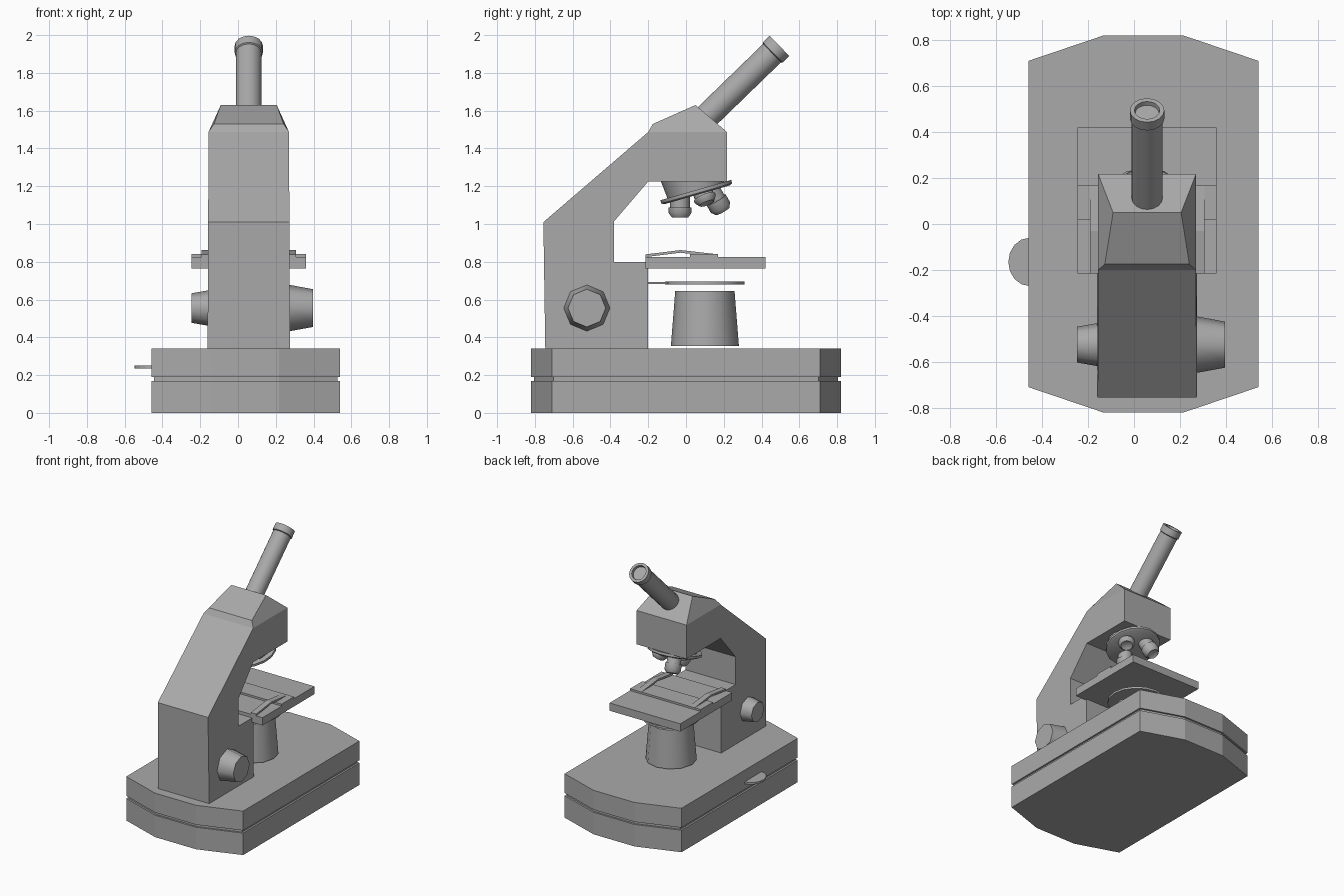
import bpy, bmesh, math
from mathutils import Vector

cube = bpy.data.objects.get("Cube")
if cube:
    bpy.data.objects.remove(cube, do_unlink=True)

GREY = (0.4, 0.4, 0.4, 1)
grey = bpy.data.materials.new("plain grey")
grey.use_nodes = True
grey.diffuse_color = GREY
grey.node_tree.nodes["Principled BSDF"].inputs["Base Color"].default_value = GREY

CX = 0.057  # centre line of the arm and optics


def loft(name, rings, smooth=False):
    """Skin a stack of equal rings and cap both ends."""
    bm = bmesh.new()
    loops = [[bm.verts.new(p) for p in ring] for ring in rings]
    n = len(loops[0])
    for a, b in zip(loops, loops[1:]):
        for i in range(n):
            j = (i + 1) % n
            bm.faces.new((a[i], a[j], b[j], b[i]))
    bm.faces.new(loops[0])
    bm.faces.new(loops[-1])
    bmesh.ops.recalc_face_normals(bm, faces=bm.faces)
    mesh = bpy.data.meshes.new(name)
    bm.to_mesh(mesh)
    bm.free()
    mesh.materials.append(grey)
    obj = bpy.data.objects.new(name, mesh)
    bpy.context.collection.objects.link(obj)
    if smooth:
        bpy.ops.object.select_all(action="DESELECT")
        obj.select_set(True)
        bpy.context.view_layer.objects.active = obj
        bpy.ops.object.shade_smooth_by_angle(angle=math.radians(50))
    return obj


def slab(name, outline, z0, z1):
    return loft(name, [[(x, y, z) for x, y in outline] for z in (z0, z1)])


def box(name, x0, x1, y0, y1, z0, z1):
    return slab(name, [(x0, y0), (x1, y0), (x1, y1), (x0, y1)], z0, z1)


def side_profile(name, points, cx=CX):
    """Side outline of (y, z, half width) spread to both sides of cx."""
    return loft(name, [[(cx + s * w, y, z) for y, z, w in points] for s in (-1, 1)])


def turned(name, origin, axis, profile, sides):
    """Lathe a (distance, radius) profile along an axis."""
    rot = Vector(axis).to_track_quat("Z", "Y")
    turn = [math.tau * i / sides for i in range(sides)]
    rings = [[Vector(origin) + rot @ Vector((r * math.cos(t), r * math.sin(t), d))
              for t in turn] for d, r in profile]
    return loft(name, rings, True)


# Base: two slabs with a recessed seam
def base_outline(inset):
    side, shoulder, end = 0.5 - inset, 0.71 - inset * 0.7, 0.82 - inset
    quarter = [(side, shoulder), (0.175, end)]
    half = quarter + [(-x, y) for x, y in reversed(quarter)]
    return [(x + 0.041, y) for x, y in half + [(-x, -y) for x, y in half]]


slab("base_lower", base_outline(0), 0, 0.17)
slab("base_seam", base_outline(0.014), 0.17, 0.19)
slab("base_upper", base_outline(0), 0.19, 0.34)

# Side lever
arc = [math.pi * (0.5 + i / 8) for i in range(9)]
slab("side_lever", [(-0.455 + 0.092 * math.cos(t), -0.165 + 0.105 * math.sin(t))
                    for t in arc], 0.235, 0.25)

# Arm and head
W, WB = 0.213, 0.218
side_profile("arm", [(-0.745, 0.34, WB), (-0.2, 0.34, WB), (-0.2, 0.8, 0.215),
                     (-0.38, 0.8, 0.215), (-0.38, 1.015, 0.215), (-0.2, 1.225, W),
                     (0.217, 1.225, W), (0.217, 1.487, W), (-0.2, 1.487, W),
                     (-0.755, 1.01, 0.215)])
side_profile("head_cap", [(-0.2, 1.487, W), (0.217, 1.487, W),
                          (0.05, 1.63, 0.148), (-0.175, 1.53, 0.184)])

# Focus knobs
turned("left_focus_knob", (0.26, -0.525, 0.555), (1, 0, 0),
       [(0, 0.125), (0.137, 0.1)], 8)
turned("right_focus_knob", (-0.15, -0.525, 0.555), (-1, 0, 0),
       [(0, 0.095), (0.097, 0.078)], 8)

# Stage, slide and bent clips
box("stage", -0.245, 0.36, -0.215, 0.42, 0.765, 0.825)
box("glass_slide", -0.245, 0.36, 0.02, 0.17, 0.825, 0.84)
clip = [(-0.215, 0.825), (-0.03, 0.848), (0.165, 0.826)]
clip_side = clip + [(y, z + 0.014) for y, z in reversed(clip)]
for name, s in (("left_clip", 1), ("right_clip", -1)):
    side_profile(name, [(y, z, 0.022) for y, z in clip_side], CX + s * 0.227)

# Diaphragm under the stage and the lamp
turned("diaphragm", (CX, 0.1, 0.68), (0, 0, 1), [(0, 0.21), (0.016, 0.21)], 16)
box("diaphragm_bracket", CX - 0.06, CX + 0.06, -0.21, -0.05, 0.682, 0.692)
turned("lamp", (CX, 0.1, 0.355), (0, 0, 1), [(0, 0.18), (0.29, 0.157)], 12)

# Tilted turret with three objectives
tilt = math.radians(16)
hub = Vector((CX, 0.055, 1.168))
down = Vector((0, math.sin(tilt), -math.cos(tilt)))
ahead = Vector((0, -math.cos(tilt), -math.sin(tilt)))
turned("turret_body", hub, -down, [(0, 0.155), (0.11, 0.165)], 16)
turned("turret_disc", hub, down, [(-0.012, 0.195), (0.006, 0.195), (0.014, 0.18)], 16)
for name, angle, length in (("long_objective", 0, 0.11),
                            ("medium_objective", 215, 0.14),
                            ("short_objective", 110, 0.075)):
    a = math.radians(angle)
    out = ahead * math.cos(a) + Vector((math.sin(a), 0, 0))
    out.normalize()
    turned(name, hub + out * 0.09, down * math.cos(tilt) + out * math.sin(tilt),
           [(0, 0.052), (length * 0.5, 0.052), (length * 0.5, 0.06),
            (length - 0.025, 0.06), (length, 0.042), (length - 0.01, 0.025)], 12)

# Eyepiece tube with a rim and a recessed lens
tube_axis = Vector((0, 1, 0.97)).normalized()
tube_end = Vector((CX, 0.495, 1.943))
turned("eyepiece_tube", tube_end - tube_axis * 0.56, tube_axis,
       [(0, 0.068), (0.52, 0.068)], 16)
turned("eyepiece_rim", tube_end, tube_axis,
       [(-0.055, 0.068), (-0.05, 0.075), (0, 0.075), (0, 0.055), (-0.02, 0.052)], 16)
